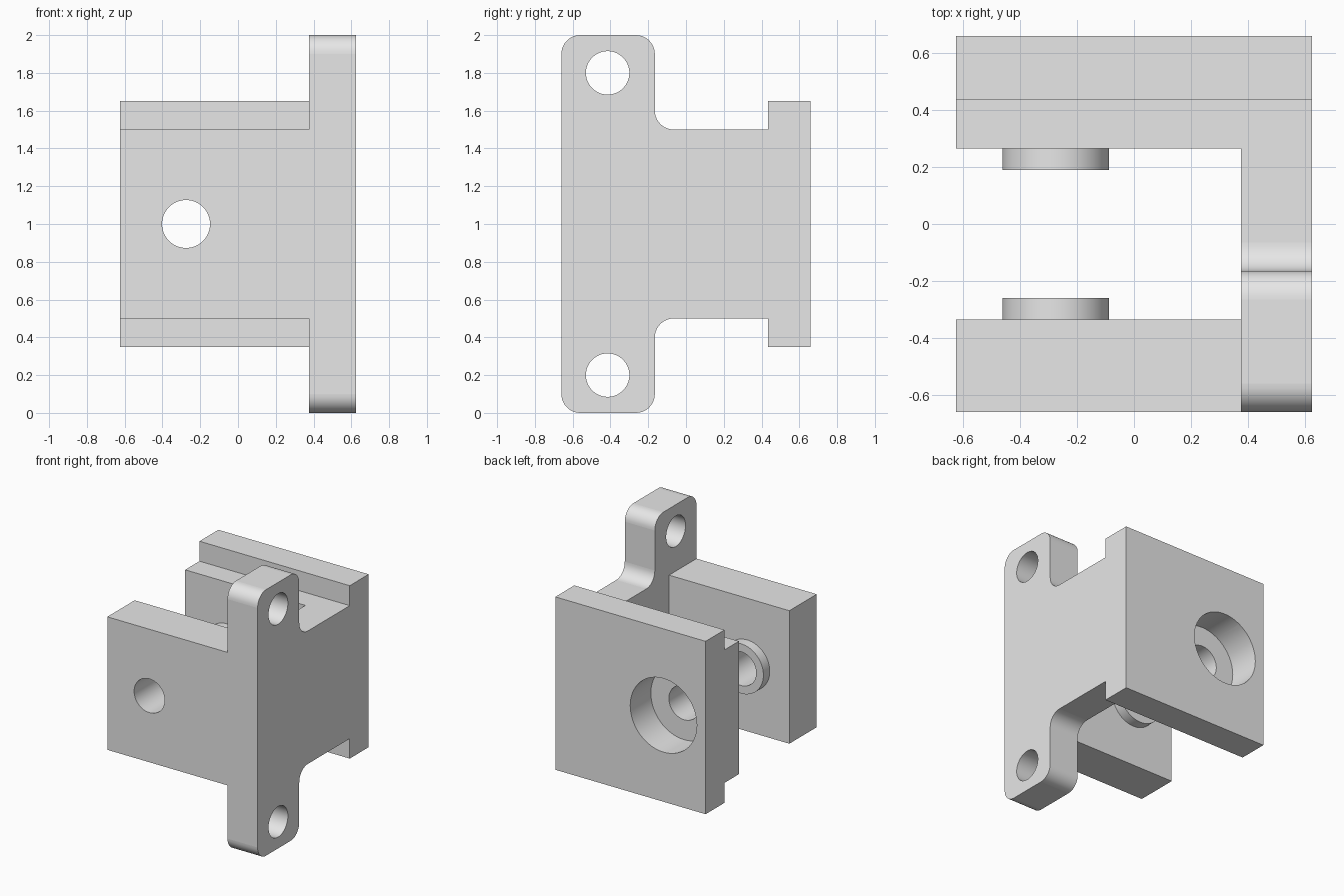
import bpy
import math
from mathutils import Vector

if "Cube" in bpy.data.objects:
    bpy.data.objects.remove(bpy.data.objects["Cube"], do_unlink=True)

grey = bpy.data.materials.new("light_grey")
grey.use_nodes = True
grey.diffuse_color = (0.8, 0.8, 0.8, 1)
grey.node_tree.nodes["Principled BSDF"].inputs["Base Color"].default_value = (0.8, 0.8, 0.8, 1)

MID = 1.0        # height of the symmetry plane
BORE_X = -0.275  # axis of the pivot bore


def rounded(corners, steps=10):
    """Turn (y, z, radius) right-angle corners into an outline."""
    outline = []
    for i, (y, z, r) in enumerate(corners):
        p = Vector((y, z))
        if r == 0:
            outline.append(p)
            continue
        a = (Vector(corners[i - 1][:2]) - p).normalized()
        b = (Vector(corners[(i + 1) % len(corners)][:2]) - p).normalized()
        centre = p + (a + b) * r
        for k in range(steps + 1):
            t = math.pi / 2 * k / steps
            outline.append(centre - (b * math.cos(t) + a * math.sin(t)) * r)
    return outline


def slab(name, upper, x0, x1):
    """Extrude a side profile, mirrored about mid height, along x."""
    lower = [(y, 2 * MID - z, r) for y, z, r in reversed(upper)]
    pts = rounded(upper + lower)
    n = len(pts)
    verts = [(x, p.x, p.y) for x in (x0, x1) for p in pts]
    faces = [tuple(range(n)), tuple(reversed(range(n, 2 * n)))]
    faces += [(i, i + n, (i + 1) % n + n, (i + 1) % n) for i in range(n)]
    mesh = bpy.data.meshes.new(name)
    mesh.from_pydata(verts, [], faces)
    obj = bpy.data.objects.new(name, mesh)
    bpy.context.collection.objects.link(obj)
    # make normals point outward
    bpy.context.view_layer.objects.active = obj
    obj.select_set(True)
    bpy.ops.object.mode_set(mode="EDIT")
    bpy.ops.mesh.select_all(action="SELECT")
    bpy.ops.mesh.normals_make_consistent(inside=False)
    bpy.ops.object.mode_set(mode="OBJECT")
    obj.select_set(False)
    mesh.materials.append(grey)
    return obj


def rod(name, radius, centre, length, axis):
    turn = (math.pi / 2, 0, 0) if axis == "y" else (0, math.pi / 2, 0)
    bpy.ops.mesh.primitive_cylinder_add(vertices=64, radius=radius, depth=length,
                                        location=centre, rotation=turn)
    obj = bpy.context.object
    obj.name = name
    obj.data.materials.append(grey)
    obj.select_set(False)
    return obj


def combine(target, tool, operation):
    mod = target.modifiers.new(tool.name, "BOOLEAN")
    mod.operation, mod.solver, mod.object = operation, "EXACT", tool
    bpy.context.view_layer.objects.active = target
    bpy.ops.object.modifier_apply(modifier=mod.name)
    bpy.data.objects.remove(tool, do_unlink=True)


# Side plate with two rounded ears and a lipped back edge
bracket = slab("clevis_bracket", [
    (-0.66, 2, 0.1), (-0.165, 2, 0.1), (-0.165, 1.5, 0.1),
    (0.435, 1.5, 0), (0.435, 1.65, 0), (0.66, 1.65, 0)], 0.375, 0.625)

# Arms
combine(bracket, slab("front_arm", [(-0.66, 1.5, 0), (-0.335, 1.5, 0)], -0.625, 0.5), "UNION")
combine(bracket, slab("back_arm", [
    (0.265, 1.5, 0), (0.435, 1.5, 0), (0.435, 1.65, 0), (0.66, 1.65, 0)], -0.625, 0.5), "UNION")

# Bosses on the inner arm faces
for name, y0, y1 in (("front_boss", -0.38, -0.26), ("back_boss", 0.19, 0.31)):
    combine(bracket, rod(name, 0.187, (BORE_X, (y0 + y1) / 2, MID), y1 - y0, "y"), "UNION")

# Pivot bore and back counterbore
combine(bracket, rod("pivot_bore", 0.127, (BORE_X, 0, MID), 2, "y"), "DIFFERENCE")
combine(bracket, rod("counterbore", 0.277, (BORE_X, 0.66, MID), 0.49, "y"), "DIFFERENCE")

# Ear mounting holes
for side in (-1, 1):
    combine(bracket, rod("ear_hole", 0.115, (0.5, -0.415, MID + side * 0.8), 0.6, "x"), "DIFFERENCE")

# Merge flat areas, then smooth only the curved walls
mod = bracket.modifiers.new("merge_flats", "DECIMATE")
mod.decimate_type, mod.angle_limit = "DISSOLVE", math.radians(1)
bpy.context.view_layer.objects.active = bracket
bracket.select_set(True)
bpy.ops.object.modifier_apply(modifier=mod.name)
bpy.ops.object.shade_smooth_by_angle(angle=math.radians(30))
for face in bracket.data.polygons:
    face.material_index = 0
    if max(abs(c) for c in face.normal) > 0.9999:
        face.use_smooth = False
